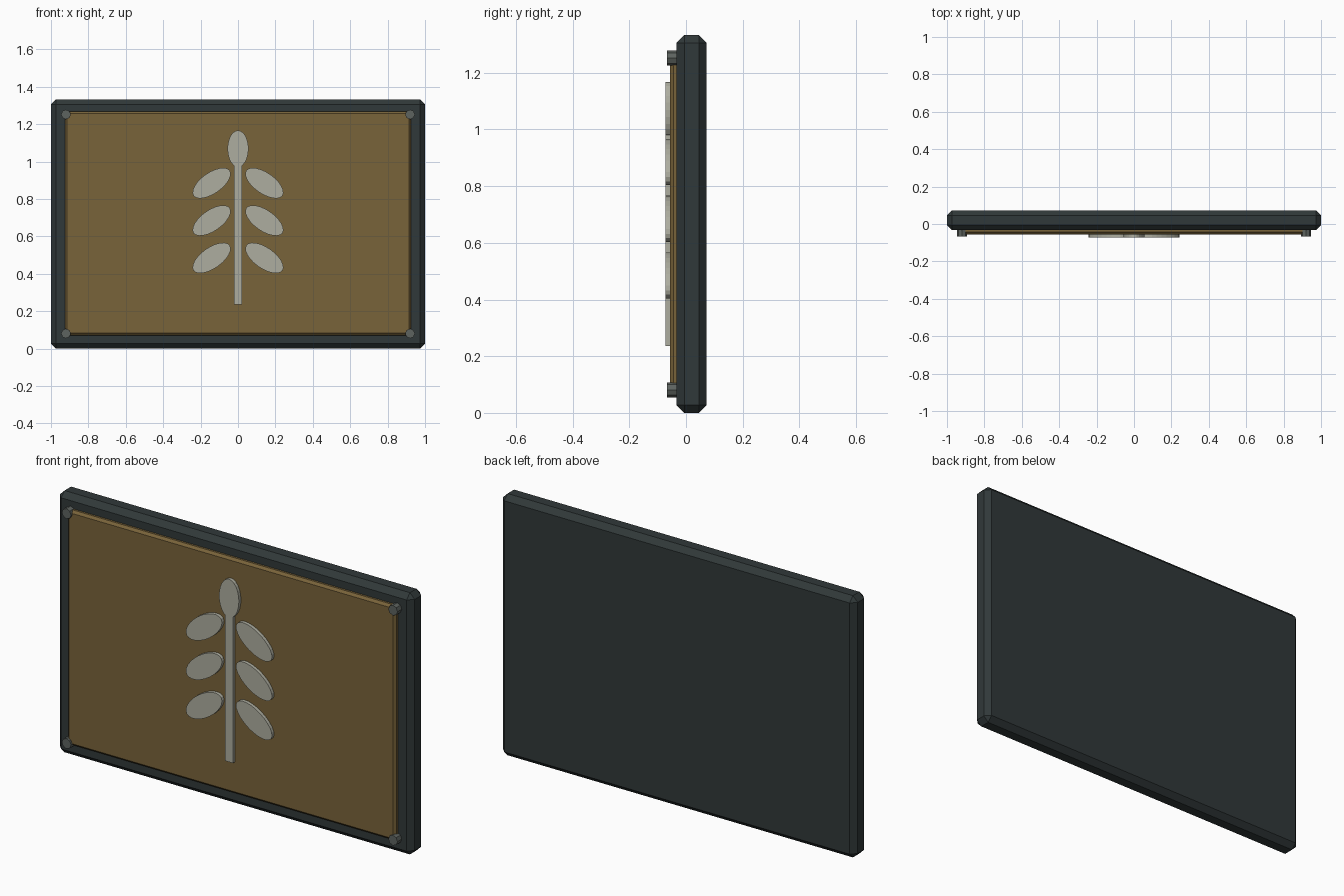
import bpy, bmesh
from math import pi, radians
from mathutils import Matrix

if "Cube" in bpy.data.objects:
    bpy.data.objects.remove(bpy.data.objects["Cube"])


def material(name, rgb):
    m = bpy.data.materials.new(name)
    m.diffuse_color = (*rgb, 1)
    m.use_nodes = True
    m.node_tree.nodes["Principled BSDF"].inputs["Base Color"].default_value = m.diffuse_color
    return m


DARK = material("dark_frame", (0.03, 0.04, 0.041))
BROWN = material("brown_panel", (0.19, 0.125, 0.042))
PALE = material("pale_grey", (0.42, 0.42, 0.35))
STEEL = material("stud_grey", (0.11, 0.125, 0.115))


def finish(bm, name, mat):
    bmesh.ops.recalc_face_normals(bm, faces=bm.faces)
    me = bpy.data.meshes.new(name)
    bm.to_mesh(me)
    bm.free()
    me.materials.append(mat)
    ob = bpy.data.objects.new(name, me)
    bpy.context.collection.objects.link(ob)
    return ob


def box(name, x, y, z, mat, chamfer=0):
    """Box from (min, max) ranges, with an optional flat chamfer."""
    bm = bmesh.new()
    size = [r[1] - r[0] for r in (x, y, z)]
    mid = [(r[0] + r[1]) / 2 for r in (x, y, z)]
    bmesh.ops.create_cube(bm, size=1, matrix=Matrix.Translation(mid) @ Matrix.Diagonal((*size, 1)))
    if chamfer:
        bmesh.ops.bevel(bm, geom=bm.edges[:], offset=chamfer, segments=1,
                        profile=0.5, affect='EDGES')
    return finish(bm, name, mat)


def disc(name, x, z, y, rx, rz, sides, mat, tilt=0):
    """Elliptical prism facing the front, tilted about y."""
    bm = bmesh.new()
    m = (Matrix.Translation((x, (y[0] + y[1]) / 2, z)) @ Matrix.Rotation(tilt, 4, 'Y')
         @ Matrix.Diagonal((rx, 1, rz, 1)) @ Matrix.Rotation(pi / 2, 4, 'X'))
    bmesh.ops.create_cone(bm, cap_ends=True, segments=sides, radius1=1, radius2=1,
                          depth=y[1] - y[0], matrix=m)
    return finish(bm, name, mat)


# Backing board and raised panel
box("backing_board", (-1, 1), (-0.033, 0.073), (0, 1.333), DARK, 0.027)
box("front_panel", (-0.925, 0.925), (-0.056, -0.02), (0.071, 1.268), BROWN, 0.012)

# Corner studs
for x in (-0.92, 0.92):
    for z in (0.081, 1.252):
        disc("corner_stud", x, z, (-0.067, -0.03), 0.026, 0.026, 8, STEEL)

# Branch emblem
RELIEF = (-0.073, -0.055)
box("stem", (-0.022, 0.022), RELIEF, (0.236, 0.99), PALE)
disc("top_leaf", 0, 1.069, RELIEF, 0.056, 0.098, 24, PALE)
for z in (0.485, 0.685, 0.885):
    for side in (-1, 1):
        disc("side_leaf", side * 0.141, z, RELIEF, 0.118, 0.056, 24, PALE, side * radians(35))
